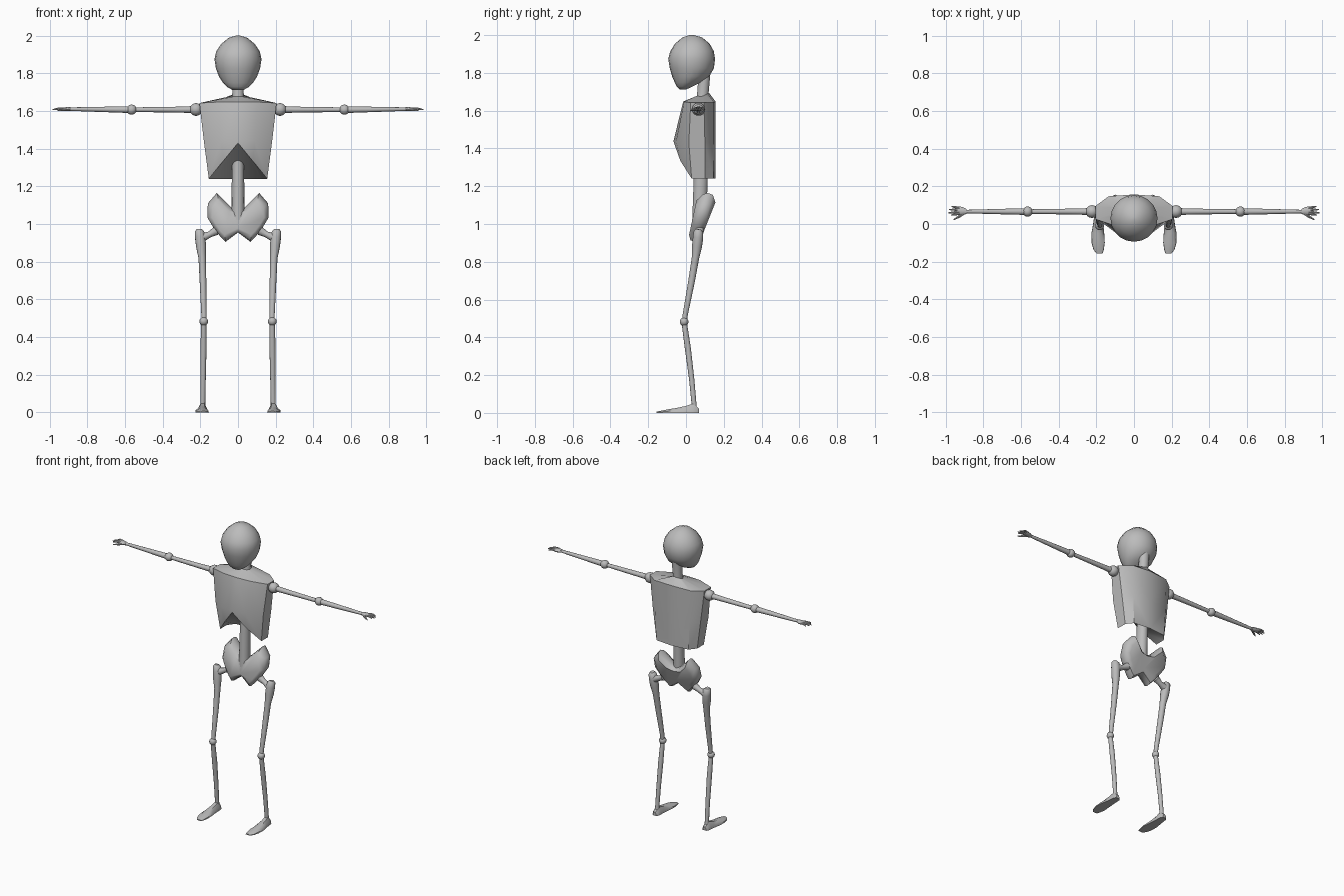
import bpy, bmesh, math
from mathutils import Vector

bone = bpy.data.materials.new("bone grey")
bone.diffuse_color = (0.5, 0.5, 0.5, 1)


def finish(name, bm, mirror=False, angle=40):
    """Turn a bmesh into a smooth shaded object, optionally mirrored over x."""
    bmesh.ops.recalc_face_normals(bm, faces=bm.faces)
    me = bpy.data.meshes.new(name)
    bm.to_mesh(me)
    bm.free()
    me.materials.append(bone)
    ob = bpy.data.objects.new(name, me)
    bpy.context.collection.objects.link(ob)
    bpy.ops.object.select_all(action='DESELECT')
    ob.select_set(True)
    bpy.context.view_layer.objects.active = ob
    bpy.ops.object.shade_smooth_by_angle(angle=math.radians(angle))
    if mirror:
        ob.modifiers.new("Mirror", 'MIRROR')
    return ob


def loft(bm, rings, closed=True, caps=True):
    """Skin a list of rings that share a point count."""
    loops = [[bm.verts.new(p) for p in r] for r in rings]
    n = len(loops[0])
    for a, b in zip(loops, loops[1:]):
        for i in range(n if closed else n - 1):
            j = (i + 1) % n
            bm.faces.new((a[i], a[j], b[j], b[i]))
    if caps:
        bm.faces.new(loops[0])
        bm.faces.new(loops[-1])
    return loops


def ellipse(cx, cy, z, rx, ry, n=20):
    return [(cx + rx * math.cos(2 * math.pi * i / n),
             cy + ry * math.sin(2 * math.pi * i / n), z) for i in range(n)]


def tube(bm, path, n=12):
    """Round bone along points of (x, y, z, radius)."""
    pts = [Vector(p[:3]) for p in path]
    axis = (pts[-1] - pts[0]).normalized()
    q = axis.to_track_quat('Z', 'Y')
    rings = []
    for p, (_, _, _, r) in zip(pts, path):
        rings.append([p + q @ Vector((r * math.cos(2 * math.pi * i / n),
                                      r * math.sin(2 * math.pi * i / n), 0))
                      for i in range(n)])
    loft(bm, rings)


def bone_part(name, *paths, n=12):
    bm = bmesh.new()
    for p in paths:
        tube(bm, p, n)
    return finish(name, bm, True)


def joint(name, pos, r):
    bm = bmesh.new()
    bmesh.ops.create_uvsphere(bm, u_segments=16, v_segments=10, radius=r)
    bmesh.ops.translate(bm, verts=bm.verts, vec=pos)
    return finish(name, bm, True)


# Head: stacked ovals of (z, half width, front y, back y)
bm = bmesh.new()
head = [(2.0, .012, .018, .042), (1.988, .05, -.018, .085), (1.955, .09, -.058, .125),
        (1.915, .116, -.083, .147), (1.875, .125, -.094, .154), (1.825, .117, -.086, .148),
        (1.78, .1, -.073, .122), (1.75, .08, -.06, .08), (1.728, .058, -.049, .035),
        (1.712, .03, -.033, .0)]
loft(bm, [ellipse(0, (f + b) / 2, z, w, (b - f) / 2) for z, w, f, b in head])
finish("head", bm, angle=60)

# Neck and lower spine
bm = bmesh.new()
loft(bm, [ellipse(0, .085, 1.64, .034, .034, 14), ellipse(0, .09, 1.7, .03, .031, 14),
          ellipse(0, .1, 1.82, .034, .032, 14)])
finish("neck", bm)
bm = bmesh.new()
loft(bm, [ellipse(0, .085, 1.45, .032, .038, 14), ellipse(0, .078, 1.24, .033, .038, 14),
          ellipse(0, .07, 1.02, .035, .038, 14)])
finish("spine", bm)

# Rib cage: half rings from front centre to back centre, mirrored
bm = bmesh.new()
ribs = [
    [(0, .056, 1.678), (.02, .062, 1.677), (.033, .08, 1.675),
     (.033, .095, 1.68), (.022, .115, 1.69), (0, .121, 1.695)],
    [(0, -.015, 1.648), (.1, -.01, 1.648), (.205, .025, 1.642),
     (.205, .095, 1.642), (.135, .147, 1.645), (0, .157, 1.648)],
    [(0, -.066, 1.44), (.09, -.052, 1.44), (.18, .015, 1.43),
     (.18, .1, 1.43), (.13, .147, 1.43), (0, .157, 1.43)],
    [(0, -.064, 1.43), (.078, -.03, 1.335), (.155, .03, 1.24),
     (.155, .1, 1.24), (.12, .145, 1.24), (0, .157, 1.24)]]
loops = loft(bm, ribs, closed=False, caps=False)
b = loops[-1]
bm.faces.new((b[0], b[1], b[4], b[5]))      # arched underside
bm.faces.new((b[1], b[2], b[3], b[4]))
finish("rib_cage", bm, True, 42)

# Pelvis: one wing outline, puffed front and back, mirrored
bm = bmesh.new()
wing = [(0, 1.07), (.032, 1.085), (.112, 1.165), (.16, 1.11), (.163, 1.035),
        (.13, .98), (.095, .935), (.066, .905), (0, .955)]


def layer(y, s, lean):
    return [(x if x == 0 else .08 + (x - .08) * s, y + lean * (z - 1.03),
             1.03 + (z - 1.03) * s) for x, z in wing]


loft(bm, [layer(.035, .7, .15), layer(.055, .93, .25), layer(.08, 1, .25),
          layer(.108, .92, .25), layer(.122, .62, .25)])
for f in [f for f in bm.faces if all(abs(v.co.x) < 1e-5 for v in f.verts)]:
    bm.faces.remove(f)
finish("pelvis", bm, True, 50)

# Legs
bone_part("thigh",
          [(.207, .066, .972, .014), (.205, .066, .96, .025), (.201, .064, .93, .028),
           (.196, .058, .88, .027), (.19, .05, .82, .02), (.186, .03, .7, .018),
           (.181, -.004, .52, .014), (.181, -.008, .48, .014)],
          [(.115, .072, .965, .024), (.15, .07, .945, .016), (.2, .064, .925, .026)])
joint("knee", (.182, -.01, .483), .023)
bone_part("shin", [(.182, -.01, .483, .014), (.183, .01, .34, .016), (.185, .03, .18, .014),
                   (.187, .044, .03, .013)])

# Feet: sections of (y, centre x, half width, top z) from heel to toe
bm = bmesh.new()
foot = [(.07, .188, .013, .022), (.058, .188, .022, .034), (.035, .188, .024, .048),
        (0, .19, .027, .037), (-.05, .192, .034, .026), (-.1, .19, .035, .018),
        (-.135, .188, .028, .011), (-.157, .183, .016, .006)]
loft(bm, [[(c + w, y, 0), (c + w * .95, y, t * .45), (c + w * .45, y, t),
           (c - w * .45, y, t), (c - w * .95, y, t * .45), (c - w, y, 0)]
          for y, c, w, t in foot])
finish("foot", bm, True)

# Arms
joint("shoulder", (.223, .066, 1.608), .034)
bone_part("upper_arm", [(.22, .066, 1.608, .019), (.3, .066, 1.607, .016),
                        (.56, .066, 1.607, .012)])
joint("elbow", (.565, .066, 1.607), .027)
bone_part("forearm", [(.565, .066, 1.607, .018), (.68, .066, 1.608, .015),
                      (.9, .066, 1.61, .009)])

# Hands: flat palm, four fingers and a thumb
bm = bmesh.new()
palm = [(.888, .066, .012, .01), (.905, .068, .02, .011), (.925, .07, .023, .009),
        (.942, .07, .021, .007)]
loft(bm, [[(x, c + w * math.cos(a * math.pi / 4), 1.61 + t * math.sin(a * math.pi / 4))
           for a in range(8)] for x, c, w, t in palm])
finish("palm", bm, True)
tips = [(.972, .047), (.985, .06), (.983, .077), (.968, .094)]
bone_part("fingers",
          *[[(.925, .055 + .01 * i, 1.612, .006), (.95, (.055 + .01 * i + y) / 2, 1.613, .006),
             (x, y, 1.607, .003)] for i, (x, y) in enumerate(tips)],
          [(.9, .06, 1.608, .008), (.928, .04, 1.606, .007), (.957, .023, 1.602, .003)], n=8)
